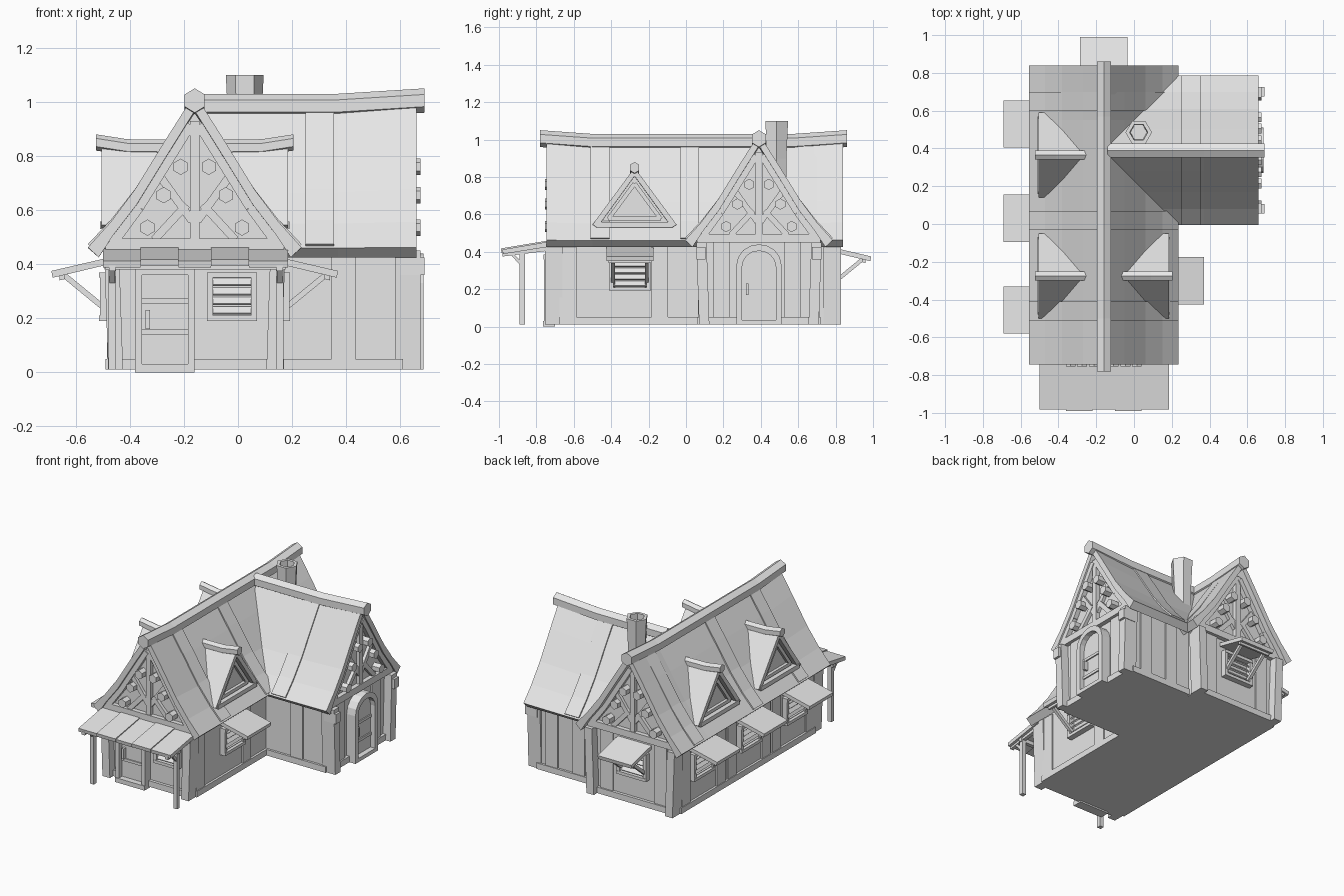
import bpy, bmesh, math
from mathutils import Matrix, Vector

cube = bpy.data.objects.get("Cube")
if cube:
    bpy.data.objects.remove(cube)

mat = bpy.data.materials.new("plain_grey")
mat.use_nodes = True
GREY = (0.8, 0.8, 0.8, 1)
mat.diffuse_color = GREY
mat.node_tree.nodes["Principled BSDF"].inputs["Base Color"].default_value = GREY


def frame(x, y, angle):
    """Wall frame: u runs along the wall, v is up, w points outward."""
    return (Matrix.Translation((x, y, 0)) @ Matrix.Rotation(math.radians(angle), 4, 'Z')
            @ Matrix.Rotation(math.pi / 2, 4, 'X'))


def loft(name, rings, m):
    """Closed solid through rings of (u, v, w) points."""
    bm = bmesh.new()
    loops = [[bm.verts.new(m @ Vector(p)) for p in r] for r in rings]
    n = len(loops[0])
    for a, b in zip(loops, loops[1:]):
        for i in range(n):
            bm.faces.new((a[i], a[(i + 1) % n], b[(i + 1) % n], b[i]))
    bm.faces.new(loops[0])
    bm.faces.new(loops[-1])
    bmesh.ops.recalc_face_normals(bm, faces=bm.faces)
    mesh = bpy.data.meshes.new(name)
    bm.to_mesh(mesh)
    bm.free()
    mesh.materials.append(mat)
    ob = bpy.data.objects.new(name, mesh)
    bpy.context.collection.objects.link(ob)
    return ob


def prism(name, pts, w0, w1, m):
    return loft(name, [[(u, v, w) for u, v in pts] for w in (w0, w1)], m)


def side_prism(name, pts, u0, u1, m):
    return loft(name, [[(u, v, w) for w, v in pts] for u in (u0, u1)], m)


def plate(name, u0, u1, v0, v1, w0, w1, m):
    return prism(name, [(u0, v0), (u1, v0), (u1, v1), (u0, v1)], w0, w1, m)


def bar(name, a, b, width, w0, w1, m):
    a, b = Vector(a), Vector(b)
    d = (b - a).normalized() * width / 2
    n = Vector((-d.y, d.x))
    return prism(name, [a + n, b + n, b - n, a - n], w0, w1, m)


def hexagon(u, v, r, squash=1.0):
    return [(u + r * squash * math.sin(k * math.pi / 3), v + r * math.cos(k * math.pi / 3))
            for k in range(6)]


# Roof cross-section: distance from the ridge and height
TOP = [(0.395, 0.46), (0.31, 0.55), (0.22, 0.665), (0.11, 0.835), (0, 1.0)]
UNDER = [(0.355, 0.425), (0.30, 0.505), (0.215, 0.61), (0.105, 0.78), (0, 0.94)]


def chevron(top, under):
    ring = top + [(-d, z) for d, z in reversed(top[:-1])]
    return ring + [(-d, z) for d, z in under] + [(d, z) for d, z in reversed(under[:-1])]


def roof(name, stations, m, raise_by=0.0):
    """Sagging roof; stations are (w, lift at ridge)."""
    rings = []
    for w, lift in stations:
        rings.append([(d, z + raise_by + lift * (z - 0.42) / 0.58, w)
                      for d, z in chevron(TOP, UNDER)])
    return loft(name, rings, m)


def ridge(name, stations, r, m, squash=0.95):
    return loft(name, [[(u, v, w) for u, v in hexagon(0, z, r, squash)] for w, z in stations], m)


FRONT = frame(-0.16, -0.70, 0)
BACK = frame(-0.16, 0.775, 180)
LEFT = frame(-0.475, 0, -90)
RIGHT = frame(0.155, 0, 90)
WING = frame(0.62, 0.39, 90)
WING_FRONT = frame(0, 0.075, 0)
WING_BACK = frame(0, 0.705, 180)

# House bodies
GABLE = [(-0.315, 0.01), (0.315, 0.01), (0.315, 0.47), (0.215, 0.625), (0.105, 0.8),
         (0, 0.96), (-0.105, 0.8), (-0.215, 0.625), (-0.315, 0.47)]
prism("main_body", GABLE, 0, -1.475, FRONT)
prism("wing_body", GABLE, 0, -0.75, WING)

# Roofs, raised strips and ridge beams
roof("main_roof", [(0.045, 0.03), (-0.2, 0), (-1.25, 0), (-1.54, 0.03)], FRONT)
roof("wing_roof", [(0.04, 0.03), (-0.25, 0), (-0.74, 0)], WING)
for y in (-0.46, 0.02, 0.65):
    roof("main_roof_strip", [(-0.65 - y, 0), (-0.75 - y, 0)], FRONT, 0.014)
roof("wing_roof_strip", [(-0.265, 0), (-0.37, 0)], WING, 0.014)
ridge("main_ridge_beam", [(0.08, 1.005), (-0.2, 0.985), (-1.27, 0.985), (-1.56, 1.005)], 0.045, FRONT)
ridge("wing_ridge_beam", [(0.07, 1.005), (-0.25, 0.985), (-0.76, 0.985)], 0.045, WING)

# Chimney with a sunken flue
up = Matrix.Translation((0.025, 0.485, 0))
flue = [(0.055, 0.45), (0.06, 0.9), (0.07, 1.1), (0.048, 1.1), (0.044, 1.0)]
loft("chimney", [[(x, y, z) for y, x in hexagon(0, 0, r)] for r, z in flue], up)

# Gable timbers and corner posts
for m in (FRONT, BACK, WING):
    plate("gable_beam", -0.33, 0.33, 0.45, 0.495, -0.01, 0.03, m)
    plate("king_post", -0.018, 0.018, 0.49, 0.93, 0, 0.025, m)
    plate("sill_beam", -0.31, 0.31, 0.01, 0.05, -0.01, 0.02, m)
    for s in (-1, 1):
        prism("corner_post", [(s * 0.265, 0.01), (s * 0.32, 0.01), (s * 0.335, 0.45),
                              (s * 0.28, 0.45)], -0.04, 0.055, m)
        bar("gable_rafter", (s * 0.015, 0.915), (s * 0.205, 0.61), 0.035, 0, 0.03, m)
        bar("gable_rafter_foot", (s * 0.205, 0.61), (s * 0.315, 0.46), 0.035, 0, 0.03, m)
        bar("gable_brace", (s * 0.01, 0.56), (s * 0.125, 0.72), 0.03, 0, 0.02, m)
        bar("gable_strut", (s * 0.03, 0.62), (s * 0.15, 0.49), 0.03, 0, 0.022, m)
        for u, v in ((0.052, 0.76), (0.115, 0.655), (0.175, 0.535)):
            prism("beam_end", hexagon(s * u, v, 0.03), 0, 0.055, m)

# Sills and boards of the long walls
for m, a, b in ((LEFT, -0.75, 0.68), (RIGHT, -0.68, 0.08), (WING_FRONT, 0.16, 0.61),
                (WING_BACK, -0.61, -0.16)):
    plate("side_sill", a, b, 0.01, 0.05, -0.01, 0.015, m)
boards = [(LEFT, (-0.69, -0.32, -0.2, 0.16, 0.27, 0.63)), (RIGHT, (-0.63, -0.14)),
          (WING_FRONT, (0.39,)), (WING_BACK, (-0.5, -0.3)), (BACK, (-0.2, 0.2)),
          (WING, (-0.2, 0.18))]
for m, places in boards:
    for u in places:
        plate("wall_board", u - 0.045, u + 0.045, 0.05, 0.45, -0.01, 0.01, m)
for s in (-1, 1):
    plate("wing_plate_end", s * 0.285, s * 0.335, 0.36, 0.425, -0.02, 0.07, WING)


def window(m, u, width, v0=0.19, v1=0.37):
    h = width / 2
    for s in (-1, 1):
        plate("window_jamb", u + s * h, u + s * (h - 0.022), v0, v1, 0, 0.035, m)
    for v in (v0, v1 - 0.02):
        plate("window_rail", u - h, u + h, v, v + 0.02, 0, 0.038, m)
    for k in range(4):
        v = v0 + 0.024 + k * (v1 - v0 - 0.04) / 4
        side_prism("window_slat", [(0, v + 0.026), (0.006, v + 0.03), (0.028, v + 0.006),
                                   (0.022, v)], u - h + 0.02, u + h - 0.02, m)


def awning(m, u, width=0.25):
    h = width / 2
    side_prism("awning", [(0, 0.425), (0.215, 0.375), (0.21, 0.35), (0, 0.4)], u - h, u + h, m)
    for s in (-0.09, 0.09):
        side_prism("awning_strut", [(0, 0.235), (0.165, 0.37), (0.185, 0.36), (0, 0.208)],
                   u + s - 0.01, u + s + 0.01, m)
    side_prism("awning_rail", [(0.165, 0.365), (0.185, 0.36), (0.185, 0.34), (0.165, 0.345)],
               u - h + 0.01, u + h - 0.01, m)


# Windows and their awnings
for m, u in ((LEFT, -0.53), (LEFT, -0.03), (LEFT, 0.455), (RIGHT, -0.30), (BACK, 0)):
    window(m, u, 0.22)
    awning(m, u)
window(FRONT, 0.138, 0.185)

# Front door
for s in (-1, 1):
    plate("door_post", -0.11 + s * 0.11, -0.11 + s * 0.085, 0, 0.385, 0, 0.06, FRONT)
plate("door_lintel", -0.22, 0, 0.36, 0.385, 0, 0.062, FRONT)
plate("door_step", -0.22, 0, 0, 0.03, 0, 0.065, FRONT)
plate("front_door", -0.197, -0.023, 0.03, 0.36, 0, 0.025, FRONT)
for v in (0.14, 0.255):
    plate("door_band", -0.197, -0.023, v, v + 0.018, 0.02, 0.033, FRONT)
plate("door_handle", -0.182, -0.165, 0.16, 0.23, 0.02, 0.05, FRONT)


# Arched wing door
def arch(h, spring, top, base):
    curve = [(h * math.cos(k * math.pi / 8), spring + (top - spring) * math.sin(k * math.pi / 8))
             for k in range(9)]
    return [(h, base)] + curve + [(-h, base)]


prism("arched_surround", arch(0.12, 0.33, 0.44, 0.01) + arch(0.09, 0.32, 0.405, 0.01)[::-1],
      0, 0.065, WING)
prism("arched_door", arch(0.092, 0.32, 0.407, 0.03), 0, 0.03, WING)
plate("arched_door_step", -0.12, 0.12, 0.01, 0.035, 0, 0.065, WING)
for v in (0.12, 0.24):
    plate("arched_door_band", -0.09, 0.09, v, v + 0.018, 0.02, 0.038, WING)
plate("arched_door_handle", -0.07, -0.055, 0.17, 0.23, 0.02, 0.055, WING)

# Porch: plank roof, posts, beam and knee braces
edges = [-0.34, -0.2, -0.06, 0.06, 0.2, 0.345]
for k, (a, b) in enumerate(zip(edges, edges[1:])):
    dz, dw = 0.006 * (k % 2), 0.008 * (k % 2)
    side_prism("porch_plank", [(0, 0.46 + dz), (0.282 + dw, 0.412 + dz), (0.278 + dw, 0.388 + dz),
                               (0, 0.432 + dz)], a, b, FRONT)
plate("porch_beam", -0.33, 0.335, 0.38, 0.405, 0.163, 0.187, FRONT)
for u in (-0.305, 0.315):
    plate("porch_post", u - 0.014, u + 0.014, 0.01, 0.4, 0.161, 0.189, FRONT)
    side_prism("porch_brace", [(0.18, 0.345), (0.23, 0.4), (0.25, 0.4), (0.18, 0.32)],
               u - 0.01, u + 0.01, FRONT)
    side_prism("porch_rafter", [(0, 0.435), (0.28, 0.395), (0.28, 0.375), (0, 0.41)],
               u - 0.012, u + 0.012, FRONT)

# Dormers
for y, angle in ((-0.275, 90), (-0.275, -90), (0.365, -90)):
    m = frame(-0.16, y, angle)
    prism("dormer_panel", [(-0.19, 0.545), (0.19, 0.545), (0, 0.82)], 0.05, 0.31, m)
    cap = chevron([(0.225, 0.545), (0, 0.85)], [(0.2, 0.53), (0, 0.805)])
    loft("dormer_roof", [[(u, v + lift, w) for u, v in cap]
                         for w, lift in ((0.05, -0.01), (0.345, 0))], m)
    plate("dormer_sill", -0.205, 0.205, 0.53, 0.558, 0.25, 0.35, m)
    for s in (-1, 1):
        bar("dormer_trim", (s * 0.14, 0.575), (0, 0.765), 0.022, 0.3, 0.33, m)
    bar("dormer_trim", (-0.14, 0.578), (0.14, 0.578), 0.022, 0.3, 0.33, m)
    ridge("dormer_ridge_beam", [(0.09, 0.83), (0.25, 0.832), (0.365, 0.85)], 0.03, m)
